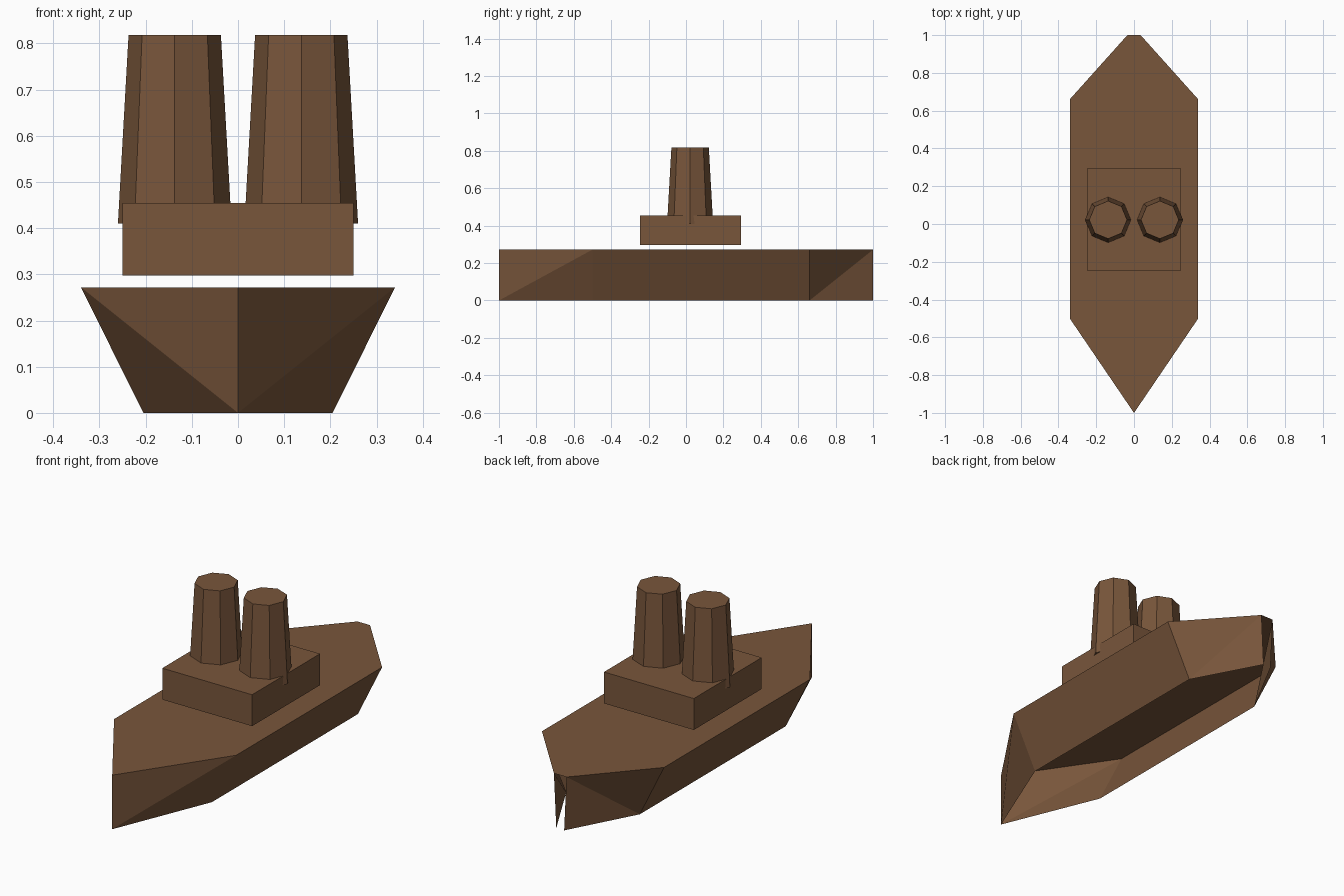
import bpy, bmesh

old = bpy.data.objects.get("Cube")
if old:
    bpy.data.objects.remove(old, do_unlink=True)

COLOUR = (0.19, 0.093, 0.044, 1)
brown = bpy.data.materials.new("warm_brown")
brown.use_nodes = True
brown.diffuse_color = COLOUR
brown.node_tree.nodes["Principled BSDF"].inputs["Base Color"].default_value = COLOUR


def make_object(name, bm):
    mesh = bpy.data.meshes.new(name)
    bm.to_mesh(mesh)
    bm.free()
    mesh.materials.append(brown)
    ob = bpy.data.objects.new(name, mesh)
    bpy.context.collection.objects.link(ob)
    return ob


# Hull: flat deck and faceted sides, open underneath and at the stern
DECK_Z = 0.272
bm = bmesh.new()
bow_top = bm.verts.new((0, -1, DECK_Z))
bow_low = bm.verts.new((0, -1, 0))
rims = []
for side in (1, -1):
    top = [bm.verts.new((side * x, y, DECK_Z)) for x, y in ((0.34, -0.5), (0.34, 0.66), (0.035, 1))]
    low = [bm.verts.new((side * x, y, 0)) for x, y in ((0.205, -0.5), (0.205, 0.66), (0.022, 1))]
    rims.append(top)
    panels = [
        (bow_low, top[0], bow_top), (bow_low, low[0], top[0]),
        (low[0], low[1], top[1], top[0]),
        (low[1], top[2], top[1]), (low[1], low[2], top[2]),
    ]
    for panel in panels:
        bm.faces.new(panel if side == 1 else panel[::-1])
bm.faces.new([bow_top] + rims[0] + rims[1][::-1])
make_object("hull", bm)

# Cabin: box hovering just over the deck
bm = bmesh.new()
bmesh.ops.create_cube(bm, size=1)
bmesh.ops.scale(bm, vec=(0.5, 0.54, 0.158), verts=bm.verts)
bmesh.ops.translate(bm, vec=(0, 0.025, 0.376), verts=bm.verts)
make_object("cabin", bm)

# Funnels: tapered octagonal pair
for name, side in (("left_funnel", 1), ("right_funnel", -1)):
    bm = bmesh.new()
    bmesh.ops.create_cone(bm, cap_ends=True, segments=8, radius1=0.123, radius2=0.1, depth=0.408)
    bmesh.ops.translate(bm, vec=(side * 0.137, 0.022, 0.614), verts=bm.verts)
    make_object(name, bm)
